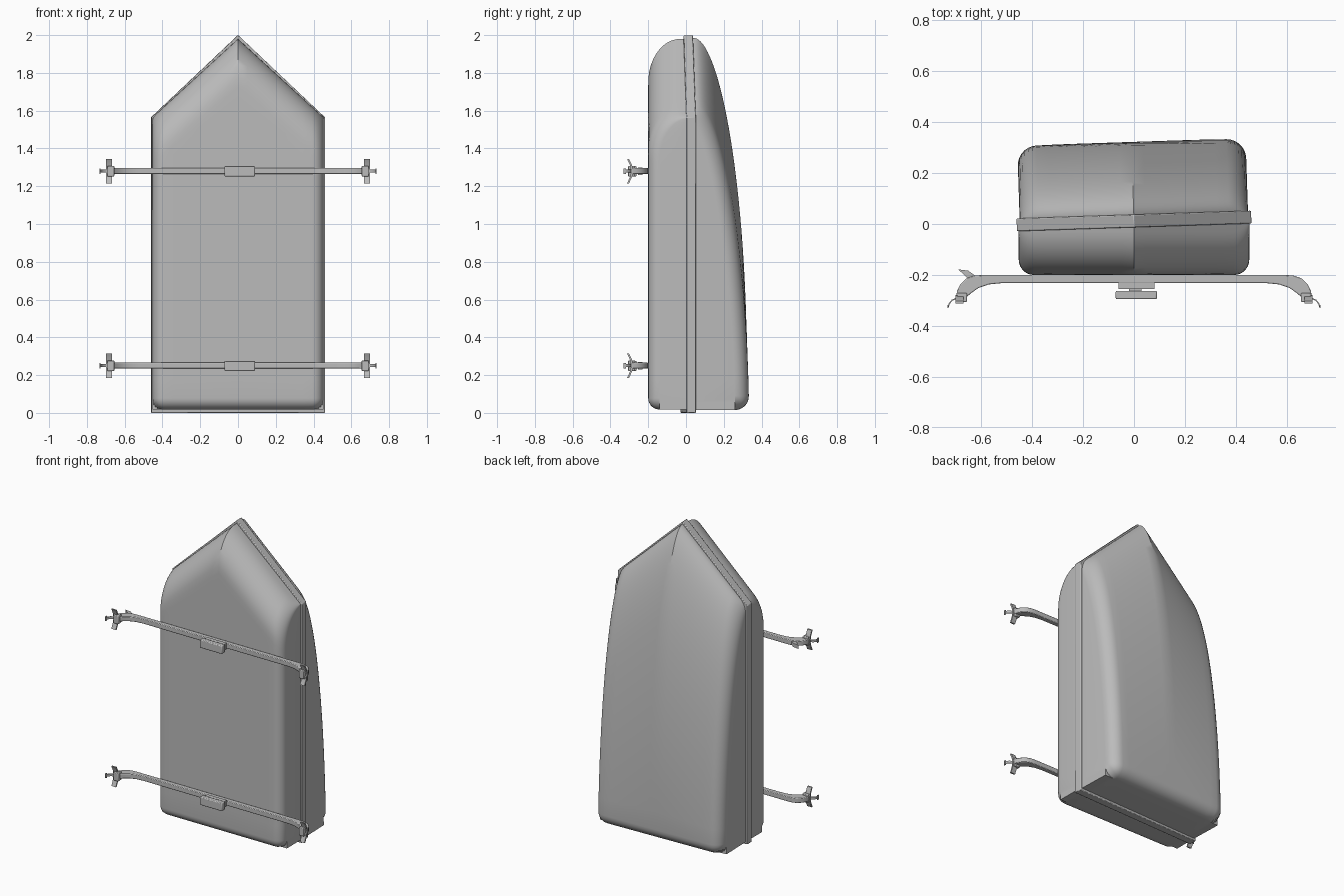
import bpy, bmesh, math

if "Cube" in bpy.data.objects:
    bpy.data.objects.remove(bpy.data.objects["Cube"])

grey = bpy.data.materials.new("neutral_grey")
grey.use_nodes = True
tone = (0.5, 0.5, 0.5, 1)
grey.diffuse_color = tone
grey.node_tree.nodes["Principled BSDF"].inputs["Base Color"].default_value = tone


def finish(name, bm, bevel=0.0):
    """Turn a bmesh into a named, shaded object."""
    bmesh.ops.recalc_face_normals(bm, faces=bm.faces)
    mesh = bpy.data.meshes.new(name)
    bm.to_mesh(mesh)
    bm.free()
    mesh.materials.append(grey)
    ob = bpy.data.objects.new(name, mesh)
    bpy.context.collection.objects.link(ob)
    if bevel:
        mod = ob.modifiers.new("soft_edges", "BEVEL")
        mod.width, mod.segments = bevel, 2
    bpy.ops.object.select_all(action="DESELECT")
    ob.select_set(True)
    bpy.context.view_layer.objects.active = ob
    bpy.ops.object.shade_smooth_by_angle()
    return ob


def prism(name, points, low, high, place, bevel=0.0):
    """Extrude a 2D outline; place maps (a, b, depth) to x, y, z."""
    bm = bmesh.new()
    rings = [[bm.verts.new(place(a, b, h)) for a, b in points] for h in (low, high)]
    bm.faces.new(rings[0])
    bm.faces.new(rings[1])
    for i in range(len(points)):
        j = (i + 1) % len(points)
        bm.faces.new((rings[0][i], rings[0][j], rings[1][j], rings[1][i]))
    return finish(name, bm, bevel)


def flat(a, b, h):
    return (a, b, h)


def upright(a, b, h):
    return (a, h, b)


def sideways(a, b, h):
    return (h, a, b)


def box(name, x, y, z, bevel=0.0):
    corners = [(x[0], y[0]), (x[1], y[0]), (x[1], y[1]), (x[0], y[1])]
    return prism(name, corners, *z, flat, bevel)


def shell(name, half, floor, shoulder, apex, radius, depth_at, sign, base):
    """Pointed half-shell: a height grid with rounded rims and straight walls."""
    steps = 7
    rim = [radius * (1 - math.cos(math.pi / 2 * i / steps)) for i in range(steps + 1)]
    inner = half - radius
    left = [-half + r for r in rim] + [-inner + inner * i / 8 for i in range(1, 9)]
    xs = left + [-x for x in reversed(left[:-1])]
    count = 30

    def drop(dist):
        e = max(0, 1 - dist / radius)
        return 1 - math.sqrt(max(0, 1 - e * e))

    bm = bmesh.new()
    grid = []
    for x in xs:
        top = apex - (apex - shoulder) * abs(x) / half
        span = top - floor - radius
        zs = [floor + r for r in rim]
        zs += [top - span * (1 - i / count) ** 2 for i in range(1, count + 1)]
        column = []
        for z in zs:
            ex = max(0, 1 - (half - abs(x)) / radius)
            ez = max(0, 1 - (z - floor) / radius)
            e = min(1, math.hypot(ex, ez))
            h = depth_at(top - z) - radius * drop(radius * (1 - e))
            column.append(bm.verts.new((x, base + sign * max(0.004, h), z)))
        grid.append(column)
    for a, b in zip(grid, grid[1:]):
        for i in range(len(a) - 1):
            bm.faces.new((a[i], b[i], b[i + 1], a[i + 1]))
    # side walls running back to the seam, then the hidden cap
    edges = [e for e in bm.edges if e.is_boundary]
    walls = bmesh.ops.extrude_edge_only(bm, edges=edges)["geom"]
    for v in walls:
        if isinstance(v, bmesh.types.BMVert):
            v.co.y = base
    bmesh.ops.holes_fill(bm, edges=[e for e in bm.edges if e.is_boundary])
    return finish(name, bm)


def tray_depth(d):
    e = max(0, 1 - d / 0.23)
    return 0.205 - 0.17 * (1 - math.sqrt(max(0, 1 - e * e)))


def lid_depth(d):
    s = min(1, d / 1.7)
    n = 1.87
    return 0.03 + 0.28 * (1 - (1 - s) ** n) ** (1 / n)


# Luggage box: base tray, and a lid with its rim, slightly ajar
shell("base_tray", 0.452, 0.018, 1.565, 1.98, 0.06, tray_depth, -1, 0.005)
lid = shell("lid", 0.448, 0.015, 1.565, 1.985, 0.075, lid_depth, 1, 0)
outline = [(-0.46, 0), (0.46, 0), (0.46, 1.565), (0, 2), (-0.46, 1.565)]
rim = prism("lid_rim", outline, -0.025, 0.025, upright, 0.004)
for part in (lid, rim):
    part.location.y = 0.012
    part.rotation_euler.z = math.radians(1.9)

# Crossbars with curved ends, feet and a centre clamp
half_bar = [(0.52, -0.232), (0.57, -0.237), (0.61, -0.251), (0.64, -0.272), (0.66, -0.29),
            (0.698, -0.29), (0.694, -0.262), (0.68, -0.235), (0.655, -0.212),
            (0.625, -0.202), (0.59, -0.2)]
bar = half_bar + [(-x, y) for x, y in reversed(half_bar)]

for label, z in (("upper", 1.28), ("lower", 0.25)):
    prism(label + "_crossbar", bar, z - 0.016, z + 0.016, flat, 0.004)
    box(label + "_clamp_neck", (-0.06, 0.08), (-0.255, -0.23), (z - 0.02, z + 0.02))
    box(label + "_clamp_stem", (-0.02, 0.03), (-0.264, -0.25), (z - 0.012, z + 0.012))
    box(label + "_clamp_block", (-0.072, 0.09), (-0.295, -0.262),
        (z - 0.028, z + 0.026), 0.005)
    for side, s in (("left", 1), ("right", -1)):
        name = label + "_" + side
        xs = sorted((s * 0.668, s * 0.7))
        # bowed foot pad, swept across the bar's width
        pad = [(-0.312, z - 0.065), (-0.296, z - 0.03), (-0.29, z), (-0.296, z + 0.03),
               (-0.312, z + 0.065), (-0.302, z + 0.065), (-0.285, z + 0.03),
               (-0.279, z), (-0.285, z - 0.03), (-0.302, z - 0.065)]
        prism(name + "_foot_pad", pad, *xs, sideways)
        box(name + "_foot_block", sorted((s * 0.655, s * 0.692)), (-0.306, -0.27),
            (z - 0.028, z + 0.028), 0.004)
        # thin curved clip ending in a flared tip
        arc = [(0.695, -0.288), (0.715, -0.297), (0.727, -0.312), (0.732, -0.33),
               (0.728, -0.33), (0.723, -0.314), (0.712, -0.301), (0.695, -0.294)]
        prism(name + "_clip", [(s * x, y) for x, y in arc], z - 0.008, z + 0.008, flat)
        box(name + "_clip_tip", sorted((s * 0.727, s * 0.732)), (-0.33, -0.318),
            (z - 0.015, z + 0.015))

# Release lever on one end of the upper bar
lever = [(-0.69, -0.178), (-0.65, -0.183), (-0.62, -0.205), (-0.62, -0.232),
         (-0.64, -0.228), (-0.665, -0.2)]
prism("release_lever", lever, 1.268, 1.292, flat)
